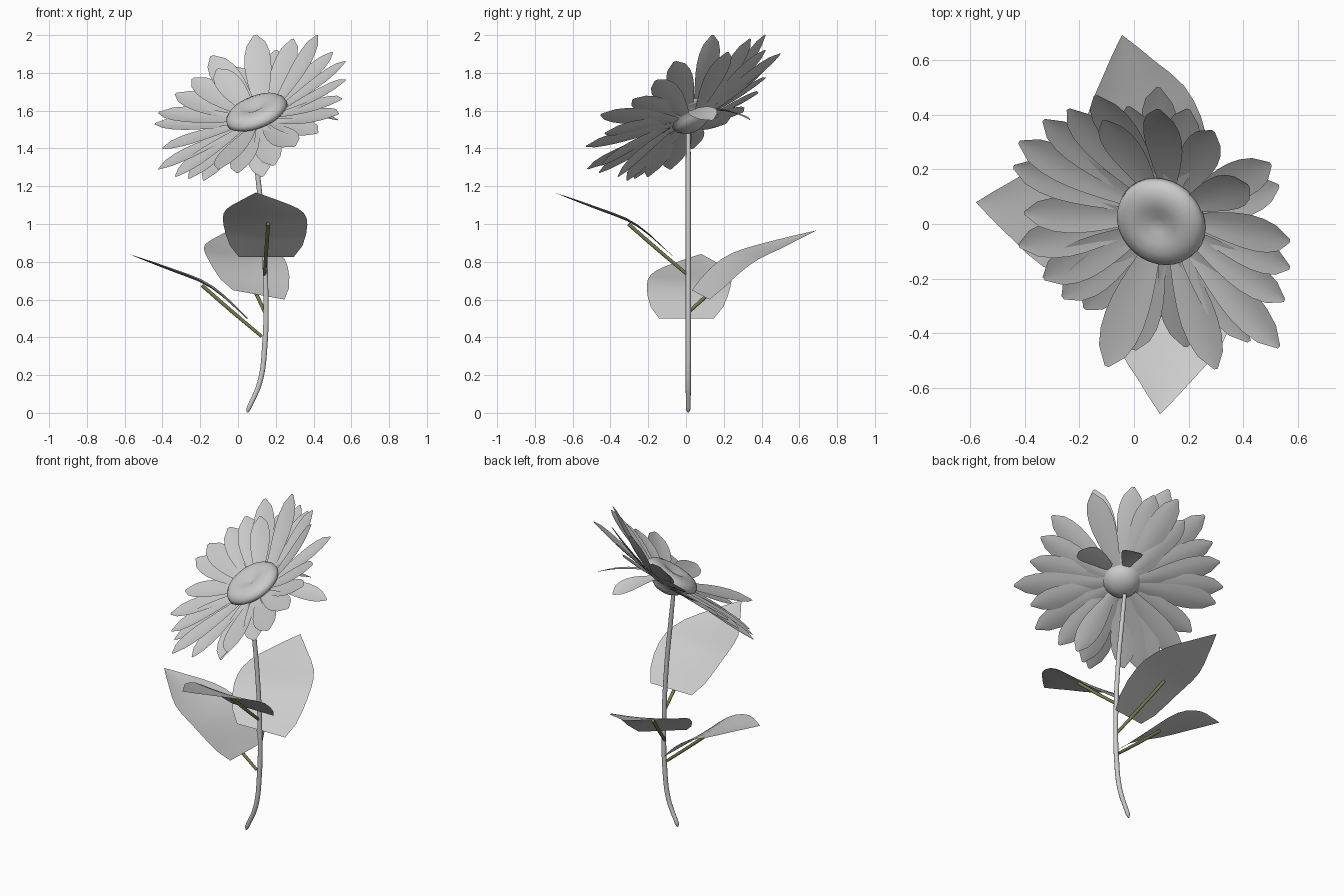
import bpy, bmesh, math
from mathutils import Vector, Matrix

if "Cube" in bpy.data.objects:
    bpy.data.objects.remove(bpy.data.objects["Cube"], do_unlink=True)


def material(name, colour):
    mat = bpy.data.materials.new(name)
    mat.use_nodes = True
    mat.diffuse_color = colour
    mat.node_tree.nodes["Principled BSDF"].inputs["Base Color"].default_value = colour
    return mat


grey = material("pale grey", (0.6, 0.6, 0.6, 1))
olive = material("olive green", (0.2, 0.2, 0.07, 1))


def finish(name, bm, mat):
    mesh = bpy.data.meshes.new(name)
    bm.to_mesh(mesh)
    bm.free()
    mesh.materials.append(mat)
    for face in mesh.polygons:
        face.use_smooth = True
    obj = bpy.data.objects.new(name, mesh)
    bpy.context.collection.objects.link(obj)
    return obj


def sheet(name, rows, mat):
    """Skin a grid of points, merging the pointed ends."""
    bm = bmesh.new()
    grid = [[bm.verts.new(p) for p in row] for row in rows]
    for a, b in zip(grid, grid[1:]):
        for i in range(len(a) - 1):
            bm.faces.new((a[i], a[i + 1], b[i + 1], b[i]))
    bmesh.ops.remove_doubles(bm, verts=bm.verts, dist=0.0005)
    return finish(name, bm, mat)


def tube(name, points, radii, mat):
    """Round rod along a smooth path."""
    curve = bpy.data.curves.new(name, "CURVE")
    curve.dimensions = "3D"
    curve.bevel_depth = 1
    curve.bevel_resolution = 3
    curve.resolution_u = 6
    curve.use_fill_caps = True
    spline = curve.splines.new("BEZIER")
    spline.bezier_points.add(len(points) - 1)
    for bp, p, r in zip(spline.bezier_points, points, radii):
        bp.co, bp.radius = p, r
        bp.handle_left_type = bp.handle_right_type = "AUTO"
    curve.materials.append(mat)
    obj = bpy.data.objects.new(name, curve)
    bpy.context.collection.objects.link(obj)
    return obj


def sample(profile, t):
    """Linear lookup in evenly spaced values."""
    s = t * (len(profile) - 1)
    i = min(int(s), len(profile) - 2)
    return profile[i] + (profile[i + 1] - profile[i]) * (s - i)


# Stem with a rounded foot
tube("stem",
     [(0.05, 0.012, 0.003), (0.055, 0.012, 0.02), (0.115, 0.012, 0.16), (0.142, 0.012, 0.36),
      (0.147, 0.012, 0.65), (0.13, 0.012, 1.0), (0.1, 0.012, 1.3), (0.08, 0.012, 1.49)],
     [0.005, 0.012, 0.014, 0.015, 0.014, 0.014, 0.014, 0.012], grey)

# Flower disc: turned cushion with a dimple on top and a rounded base
HEAD = Vector((0.1, 0.01, 1.585))
NORMAL = Vector((-0.4, -0.47, 1)).normalized()
tilt = NORMAL.to_track_quat("Z", "Y").to_matrix().to_4x4()
bm = bmesh.new()
profile = [(0, 0.028), (0.03, 0.032), (0.07, 0.047), (0.11, 0.05), (0.145, 0.04), (0.166, 0.02),
           (0.17, -0.005), (0.15, -0.02), (0.11, -0.03), (0.095, -0.065), (0.055, -0.09), (0, -0.1)]
ring = [bm.verts.new((r, 0, z)) for r, z in profile]
edges = [bm.edges.new(pair) for pair in zip(ring, ring[1:])]
bmesh.ops.spin(bm, geom=ring + edges, axis=(0, 0, 1), cent=(0, 0, 0),
               steps=32, angle=math.tau)
bmesh.ops.remove_doubles(bm, verts=bm.verts, dist=0.0005)
bmesh.ops.recalc_face_normals(bm, faces=bm.faces)
bm.transform(Matrix.Translation(HEAD) @ tilt)
finish("flower_disc", bm, grey)

# Petals: each runs from under the disc to its own tip
TIPS = [
    (0.57, -0.06, 1.86), (0.57, -0.16, 1.76), (0.55, -0.28, 1.66), (0.53, -0.45, 1.58),
    (0.42, -0.43, 1.48), (0.3, -0.53, 1.41), (0.19, -0.45, 1.31), (0.13, -0.36, 1.25),
    (-0.1, -0.52, 1.29), (0, -0.46, 1.27), (-0.18, -0.31, 1.23), (-0.26, -0.27, 1.24),
    (-0.33, -0.2, 1.25), (-0.42, -0.08, 1.29), (-0.4, 0.04, 1.4), (-0.44, 0.21, 1.53),
    (-0.42, 0.3, 1.59), (-0.33, 0.38, 1.69), (-0.24, 0.42, 1.77), (-0.14, 0.47, 1.89),
    (-0.11, 0.38, 1.82), (-0.02, 0.43, 1.83), (0.09, 0.5, 1.9), (0.09, 0.42, 2),
    (0.2, 0.42, 1.92), (0.29, 0.34, 1.98), (0.42, 0.14, 2), (0.5, 0.22, 1.91),
    (0.53, 0.14, 1.55), (0.28, 0.34, 1.55),
]
PETAL_WIDTH = [0.35, 0.52, 0.7, 0.85, 0.96, 1, 0.93, 0.7, 0.1]
for n, tip in enumerate(TIPS):
    tip = Vector(tip)
    out = tip - HEAD
    out -= NORMAL * out.dot(NORMAL)
    out.normalize()
    base = HEAD + out * 0.1 - NORMAL * (0.028 + 0.012 * (n % 2))
    span = tip - base
    bend = base + out * span.length * 0.5 + NORMAL * span.dot(NORMAL) * 0.4
    side = NORMAL.cross(out)
    half = 0.045 + 0.06 * span.length
    rows = []
    for i in range(17):
        t = i / 16
        mid = base * (1 - t) ** 2 + bend * 2 * t * (1 - t) + tip * t * t
        w = half * sample(PETAL_WIDTH, t)
        rows.append([mid + side * w * u + NORMAL * 0.13 * w * u * u
                     for u in (-1, -0.5, 0, 0.5, 1)])
    sheet(f"petal_{n + 1}", rows, grey)

# Leaves: one broad pointed blade on a stalk, turned about the stem
LEAF_WIDTH = [0.145, 0.192, 0.213, 0.222, 0.222, 0.212, 0.19, 0.15, 0.1, 0.052, 0]
LEAF_RISE = [0.095, 0.15, 0.206, 0.253, 0.288, 0.313, 0.336, 0.36, 0.385, 0.41, 0.436]
for name, foot, turn, roll in (("front", (0.14, 0.01, 0.73), 0, 0),
                               ("right", (0.125, 0.01, 0.405), -92, 0),
                               ("back", (0.143, 0.01, 0.53), 199, 0.025)):
    place = Matrix.Translation(foot) @ Matrix.Rotation(math.radians(turn), 4, "Z")
    rows = []
    for i in range(21):
        t = i / 20
        w, rise = sample(LEAF_WIDTH, t), sample(LEAF_RISE, t)
        drift = 0.01 - 0.055 * t * t
        # the base edge is notched into two shallow lobes, the flanks cup upward
        rows.append([place @ Vector((drift + w * u, -0.075 - 0.63 * t,
                                     rise + (1 - t) * (0.06 * t * u * u + roll * u)))
                     for u in (-1, -0.67, -0.33, 0, 0.33, 0.67, 1)])
    sheet(f"{name}_leaf", rows, grey)
    stalk = [place @ Vector(p) for p in ((0, 0, 0), (0.01, -0.16, 0.135), (0.02, -0.315, 0.27))]
    tube(f"{name}_leaf_stalk", stalk, [0.009, 0.01, 0.01], olive)
